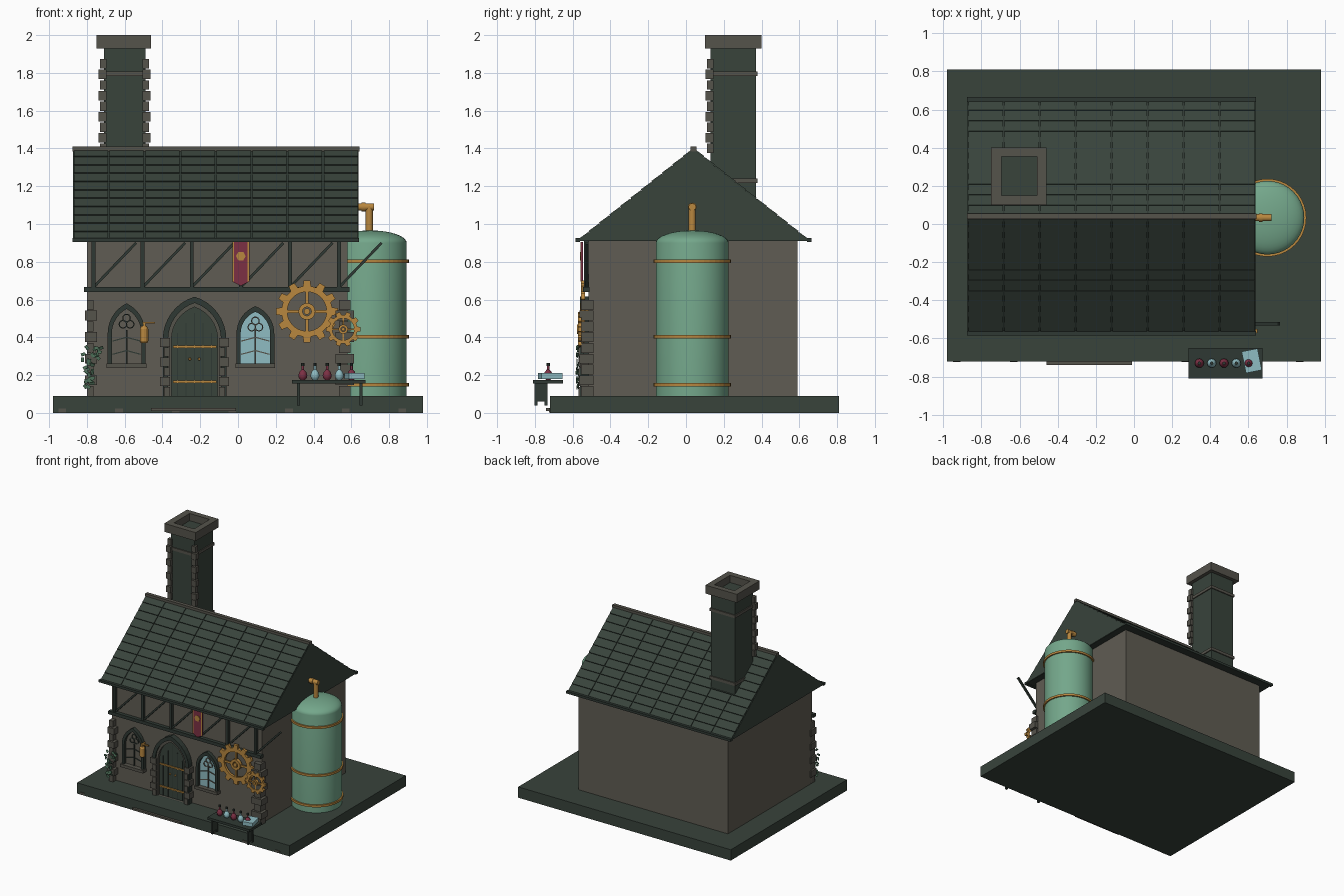
import bpy, bmesh, random
from math import sin, cos, pi, asin, atan2, hypot
from mathutils import Vector, Matrix

random.seed(4)
if "Cube" in bpy.data.objects:
    bpy.data.objects.remove(bpy.data.objects["Cube"])


def material(name, code):
    srgb = [int(code[i:i + 2], 16) / 255 for i in (0, 2, 4)]
    col = [c / 12.92 if c < 0.04 else ((c + 0.055) / 1.055) ** 2.4 for c in srgb] + [1]
    m = bpy.data.materials.new(name)
    m.use_nodes = True
    m.diffuse_color = col
    m.node_tree.nodes["Principled BSDF"].inputs["Base Color"].default_value = col
    return m


SLATE = material("dark green slate", "38433b")
TIMBER = material("dark timber", "2f3933")
WALL = material("warm grey wall", "605c53")
STONE = material("grey stone", "55534b")
PATINA = material("green patina", "74a78b")
BRASS = material("brass", "b8873f")
CRIMSON = material("crimson", "7c3044")
GLASS = material("pale blue glass", "8fbcc2")
LEAF = material("ivy green", "4c6f58")


class Part:
    """One named object gathered from simple solids."""
    def __init__(self, name, mat):
        self.name, self.mat, self.bm = name, mat, bmesh.new()

    def box(self, x0, x1, y0, y1, z0, z1, turn=None):
        size = Matrix.Diagonal((x1 - x0, y1 - y0, z1 - z0, 1))
        mid = Matrix.Translation(((x0 + x1) / 2, (y0 + y1) / 2, (z0 + z1) / 2))
        bmesh.ops.create_cube(self.bm, size=1, matrix=mid @ (turn or Matrix()) @ size)
        return self

    def bar(self, a, b, w, y0, y1):
        """Straight bar in the front plane between two (x, z) points."""
        dx, dz = b[0] - a[0], b[1] - a[1]
        n = hypot(dx, dz)
        cx, cz = (a[0] + b[0]) / 2, (a[1] + b[1]) / 2
        return self.box(cx - n / 2, cx + n / 2, y0, y1, cz - w / 2, cz + w / 2,
                        Matrix.Rotation(-atan2(dz, dx), 4, "Y"))

    def prism(self, pts, lo, hi, along="y"):
        put = (lambda p, d: (p[0], d, p[1])) if along == "y" else (lambda p, d: (d, p[0], p[1]))
        rings = [[self.bm.verts.new(put(p, d)) for p in pts] for d in (lo, hi)]
        for r in rings:
            self.bm.faces.new(r)
        self.bridge(*rings)
        return self

    def bridge(self, a, b):
        for i in range(len(a)):
            j = (i + 1) % len(a)
            self.bm.faces.new((a[i], a[j], b[j], b[i]))

    def band(self, outer, inner, y0, y1):
        """Flat closed frame between two outlines of equal length."""
        r = [[self.bm.verts.new((x, y, z)) for x, z in o]
             for o, y in ((outer, y0), (inner, y0), (inner, y1), (outer, y1))]
        for i in range(4):
            self.bridge(r[i], r[(i + 1) % 4])
        return self

    def lathe(self, centre, profile, n=12, axis=(0, 0, 1)):
        rot = Vector((0, 0, 1)).rotation_difference(Vector(axis))
        rings = [[self.bm.verts.new(Vector(centre) + rot @ Vector(
            (r * cos(2 * pi * i / n), r * sin(2 * pi * i / n), h))) for i in range(n)] for r, h in profile]
        for a, b in zip(rings, rings[1:]):
            self.bridge(a, b)
        self.bm.faces.new(rings[0])
        self.bm.faces.new(rings[-1])
        return self

    def done(self, smooth=False):
        bmesh.ops.recalc_face_normals(self.bm, faces=self.bm.faces)
        me = bpy.data.meshes.new(self.name)
        self.bm.to_mesh(me)
        self.bm.free()
        me.materials.append(self.mat)
        ob = bpy.data.objects.new(self.name, me)
        bpy.context.collection.objects.link(ob)
        if smooth:
            bpy.ops.object.select_all(action="DESELECT")
            ob.select_set(True)
            bpy.context.view_layer.objects.active = ob
            bpy.ops.object.shade_smooth_by_angle(angle=0.7)


def arch(cx, hw, z0, spring, apex, n=8):
    """Pointed arch outline."""
    h = apex - spring
    R = (hw * hw + h * h) / (2 * hw)
    top = asin(min(1, h / R))
    side = [(hw - R + R * cos(top * i / n), spring + R * sin(top * i / n)) for i in range(n + 1)]
    right = [(hw, z0)] + side
    return [(cx + x, z) for x, z in right] + [(cx - x, z) for x, z in reversed(right[:-1])]


def circle(cx, cz, r, n, start=0):
    return [(cx + r * cos(start + 2 * pi * i / n), cz + r * sin(start + 2 * pi * i / n)) for i in range(n)]


# Ground slab, step and walls
Part("ground_slab", SLATE).box(-0.98, 0.98, -0.72, 0.81, 0, 0.09).done()
Part("front_step", STONE).box(-0.46, -0.01, -0.74, -0.71, 0.01, 0.025).done()
p = Part("slab_pebbles", STONE)
for i in range(7):
    x = -0.95 + 0.3 * i
    p.box(x, x + 0.04, -0.725, -0.7, 0.003, 0.022)
p.done()
Part("house_walls", WALL).box(-0.8, 0.58, -0.515, 0.59, 0.09, 0.92).done()

# Roof core with overlapping tile plates
EAVES, RIDGE = 0.91, 1.395
Part("roof_core", TIMBER).prism([(-0.57, EAVES), (0.65, EAVES), (0.04, RIDGE)], -0.87, 0.635, "x").done()
Part("gable_faces", SLATE).prism([(-0.565, EAVES + 0.002), (0.645, EAVES + 0.002), (0.04, RIDGE - 0.003)],
                                 -0.873, 0.638, "x").done()
p = Part("roof_tiles", SLATE)
cols, rows = 8, 11
slope = hypot(0.61, RIDGE - EAVES)
for side in (-1, 1):
    tilt = Matrix.Rotation(-side * (atan2(RIDGE - EAVES, 0.61) - 0.05), 4, "X")
    for c in range(cols):
        x = -0.873 + c * 0.189
        for r in range(rows):
            t = (r + 0.5) / rows
            y, z = 0.04 + side * 0.61 * (1 - t), EAVES + (RIDGE - EAVES) * t + 0.003
            half = slope / rows / 2 - 0.002
            p.box(x + 0.004, x + 0.185, y - half, y + half, z - 0.004, z + 0.004, tilt)
p.done()
Part("ridge_cap", STONE).box(-0.875, 0.642, 0.025, 0.055, 1.385, 1.41).done()
Part("eave_boards", TIMBER).box(-0.875, 0.64, -0.585, -0.56, 0.905, 0.925).box(
    -0.875, 0.64, 0.64, 0.665, 0.905, 0.925).done()

# Chimney with hollow cap, bands and corner stones
Part("chimney_shaft", SLATE).box(-0.71, -0.49, 0.13, 0.37, 1.0, 1.94).done()
p = Part("chimney_cap", STONE)
p.box(-0.75, -0.46, 0.1, 0.15, 1.93, 2).box(-0.75, -0.46, 0.355, 0.4, 1.93, 2)
p.box(-0.75, -0.695, 0.15, 0.355, 1.93, 2).box(-0.51, -0.46, 0.15, 0.355, 1.93, 2).done()
p = Part("chimney_bands", STONE)
for z in (1.23, 1.795):
    p.box(-0.718, -0.482, 0.122, 0.378, z - 0.012, z + 0.012)
p.done()
p = Part("chimney_corner_stones", STONE)
for i in range(9):
    z, w = 1.375 + i * 0.056, 0.008 * (i % 2)
    p.box(-0.73 - w, -0.695, 0.112 - w, 0.145, z, z + 0.05)
    p.box(-0.505, -0.47 + w, 0.112 - w, 0.145, z, z + 0.05)
p.done()

# Upper timber framing
p = Part("timber_frame", TIMBER).box(-0.815, 0.59, -0.545, -0.51, 0.64, 0.667)
for i in range(6):
    x = -0.765 + 0.26 * i
    p.box(x - 0.01, x + 0.01, -0.54, -0.51, 0.66, 0.91)
    p.bar((x, 0.665), (x + 0.225, 0.9), 0.014, -0.532, -0.515)
p.done()

# Corner stones of the front wall
p = Part("wall_corner_stones", STONE)
for i in range(9):
    z, w = 0.09 + i * 0.057, 0.018 * (i % 2)
    p.box(-0.8 - w / 2, -0.765 + w, -0.555 - w / 2, -0.49, z, z + 0.052)
    p.box(0.535 - w, 0.595 + w, -0.555 - w / 2, -0.49, z, z + 0.052)
p.done()

# Door
DX = -0.23
Part("door_frame", TIMBER).band(arch(DX, 0.168, 0.09, 0.39, 0.615), arch(DX, 0.14, 0.09, 0.39, 0.582),
                                -0.56, -0.51).done()
Part("door_inner_frame", STONE).band(arch(DX, 0.142, 0.09, 0.39, 0.585), arch(DX, 0.122, 0.09, 0.39, 0.56),
                                     -0.55, -0.51).done()
p = Part("door_jamb_stones", STONE)
for i in range(6):
    z, w = 0.09 + i * 0.052, 0.02 * (i % 2)
    for s in (-1, 1):
        a, b = sorted((DX + s * 0.13, DX + s * (0.162 + w)))
        p.box(a, b, -0.568, -0.51, z, z + 0.047)
p.done()
Part("door_leaf", SLATE).prism(arch(DX, 0.123, 0.09, 0.39, 0.56), -0.53, -0.51).done()
p = Part("door_plank_gaps", TIMBER)
for x in (-0.09, -0.045, 0, 0.045, 0.09):
    p.box(DX + x - 0.003, DX + x + 0.003, -0.533, -0.52, 0.09, 0.53 - abs(x) * 1.2)
p.done()
p = Part("door_straps", BRASS)
for z in (0.165, 0.35):
    p.box(DX - 0.115, DX + 0.115, -0.54, -0.525, z - 0.006, z + 0.006)
for s in (-1, 1):
    p.lathe((DX + s * 0.025, -0.525, 0.285), [(0.009, 0), (0.006, 0.014)], 8, (0, -1, 0))
p.done()

# Arched windows with tracery
for name, cx, top, pane in (("left", -0.59, 0.58, WALL), ("right", 0.092, 0.565, GLASS)):
    Part(name + "_window_frame", TIMBER).band(arch(cx, 0.1, 0.25, 0.42, top), arch(cx, 0.078, 0.26, 0.42, top - 0.03),
                                              -0.545, -0.51).done()
    Part(name + "_window_pane", pane).prism(arch(cx, 0.08, 0.255, 0.42, top - 0.027), -0.522, -0.51).done()
    p = Part(name + "_window_tracery", STONE if pane is GLASS else TIMBER)
    p.box(cx - 0.004, cx + 0.004, -0.53, -0.515, 0.26, 0.44)
    for z in (0.33, 0.4):
        p.bar((cx - 0.075, z - 0.02), (cx, z), 0.006, -0.528, -0.515)
        p.bar((cx + 0.075, z - 0.02), (cx, z), 0.006, -0.528, -0.515)
    for k in range(3):
        x, z = cx + 0.022 * cos(pi / 2 + k * 2 * pi / 3), top - 0.1 + 0.022 * sin(pi / 2 + k * 2 * pi / 3)
        p.band(circle(x, z, 0.023, 14), circle(x, z, 0.017, 14), -0.53, -0.515)
    p.done()
    Part(name + "_window_sill", STONE).box(cx - 0.105, cx + 0.105, -0.56, -0.51, 0.238, 0.262).done()

# Wall lamp
p = Part("wall_lamp", BRASS).lathe((-0.497, -0.55, 0.37), [(0.016, 0), (0.022, 0.01), (0.022, 0.075), (0.014, 0.09)])
p.box(-0.505, -0.44, -0.556, -0.544, 0.472, 0.482).box(-0.503, -0.491, -0.556, -0.51, 0.455, 0.48).done()

# Banner
Part("banner", CRIMSON).prism([(-0.03, 0.905), (0.06, 0.905), (0.06, 0.695), (0.015, 0.672), (-0.03, 0.695)],
                              -0.556, -0.546).done()
p = Part("banner_trim", BRASS).prism(circle(0.015, 0.83, 0.026, 6), -0.56, -0.55)
for x in (-0.025, 0.055):
    p.box(x - 0.004, x + 0.004, -0.559, -0.546, 0.695, 0.905)
p.done()

# Gears
for name, cx, cz, r, teeth, y in (("large", 0.365, 0.537, 0.165, 12, -0.555), ("small", 0.557, 0.443, 0.092, 10, -0.572)):
    outer = []
    step = 2 * pi / teeth
    for i in range(teeth):
        for f, k in ((-0.3, 0.82), (-0.2, 1), (0.2, 1), (0.3, 0.82)):
            a = (i + f) * step
            outer.append((cx + r * k * cos(a), cz + r * k * sin(a)))
    p = Part(name + "_gear", BRASS)
    p.band(outer, circle(cx, cz, r * 0.63, teeth * 4, -0.3 * step), y, y + 0.02)
    p.band(circle(cx, cz, r * 0.27, 20), circle(cx, cz, r * 0.14, 20), y - 0.004, y + 0.024)
    for k in range(4):
        d = Vector((cos(k * pi / 2), sin(k * pi / 2)))
        p.bar((cx + d.x * r * 0.22, cz + d.y * r * 0.22), (cx + d.x * r * 0.68, cz + d.y * r * 0.68),
              r * 0.1, y + 0.004, y + 0.016)
    p.done()
    Part(name + "_gear_axle", BRASS).lathe((cx, -0.51, cz), [(r * 0.1, 0), (r * 0.1, -0.51 - y + 0.006)],
                                           12, (0, -1, 0)).done()

# Storage tank with hoops and pipe
TX, TY = 0.7, 0.033
dome = [(0.193 * cos(a * pi / 20), 0.9 + 0.066 * sin(a * pi / 20)) for a in range(10)]
Part("tank", PATINA).lathe((TX, TY, 0), [(0.193, 0.09)] + dome + [(0.01, 0.966)], 40).done(True)
p = Part("tank_hoops", BRASS)
for z in (0.15, 0.403, 0.803):
    p.lathe((TX, TY, z), [(0.19, -0.009), (0.204, -0.009), (0.204, 0.009), (0.19, 0.009)], 40)
p.done()
p = Part("tank_pipe", BRASS).lathe((0.695, TY, 0.95), [(0.019, 0), (0.019, 0.145)], 14)
p.lathe((0.72, TY, 1.09), [(0.019, 0), (0.019, 0.13)], 14, (-1, 0, 0))
p.lathe((0.675, TY, 1.09), [(0.023, 0), (0.023, 0.02)], 14, (-1, 0, 0)).done(True)

# Work table with bottles and a book
p = Part("table", TIMBER).box(0.285, 0.675, -0.81, -0.65, 0.155, 0.175)
for x in (0.32, 0.65):
    for y in (-0.793, -0.742):
        p.box(x - 0.008, x + 0.008, y - 0.008, y + 0.008, 0.04, 0.16)
    p.box(x - 0.006, x + 0.006, -0.79, -0.745, 0.06, 0.155)
p.done()
flask = [(0.012, 0), (0.021, 0.01), (0.024, 0.024), (0.018, 0.042), (0.007, 0.054), (0.007, 0.075)]
for i in range(5):
    x = 0.343 + 0.0645 * i
    Part("flask_%d" % (i + 1), GLASS if i % 2 else CRIMSON).lathe((x, -0.73, 0.175), flask).done(True)
    Part("flask_stopper_%d" % (i + 1), TIMBER).lathe((x, -0.73, 0.248), [(0.009, 0), (0.009, 0.015)], 8).done()
Part("open_book", GLASS).box(0.575, 0.66, -0.775, -0.66, 0.18, 0.21, Matrix.Rotation(0.2, 4, "Z")).done()

# Ivy on the left corner
p = Part("ivy", LEAF)
for i in range(34):
    turn = Matrix.Rotation(random.uniform(0, 3), 4, "Y") @ Matrix.Rotation(random.uniform(-0.6, 0.6), 4, "X")
    z = random.uniform(0.13, 0.35)
    x = -0.79 + random.uniform(-0.05, 0.05) * (0.4 + (z > 0.28))
    y = random.uniform(-0.58, -0.565)
    p.box(x - 0.012, x + 0.012, y - 0.002, y + 0.002, z - 0.008, z + 0.008, turn)
p.done()
